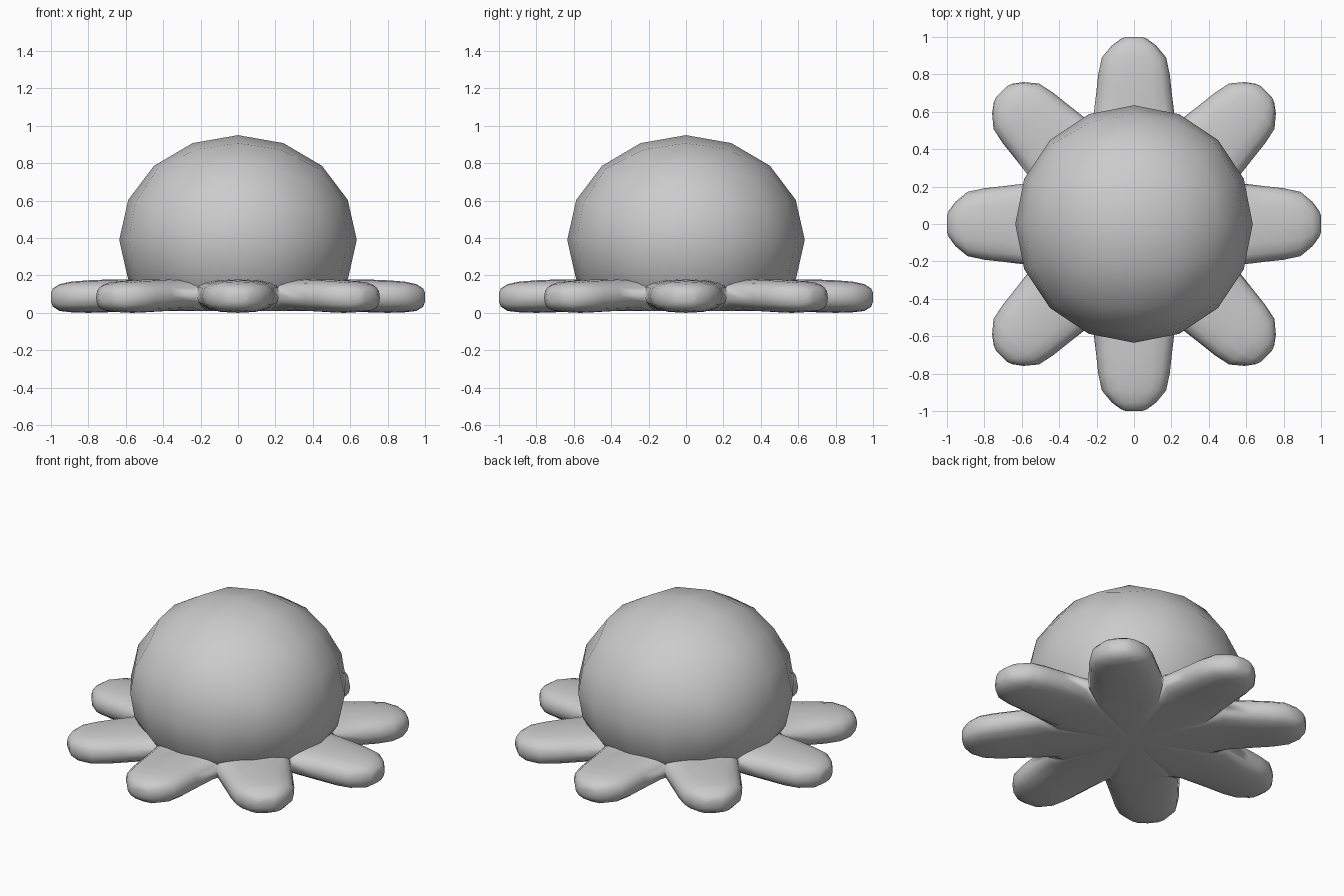
import bpy, bmesh, math
from mathutils import Matrix

if "Cube" in bpy.data.objects:
    bpy.data.objects.remove(bpy.data.objects["Cube"])


def finish(bm, name):
    bmesh.ops.remove_doubles(bm, verts=bm.verts, dist=0.0008)
    bmesh.ops.recalc_face_normals(bm, faces=bm.faces)
    for f in bm.faces:
        f.smooth = True
    mesh = bpy.data.meshes.new(name)
    bm.to_mesh(mesh)
    bm.free()
    obj = bpy.data.objects.new(name, mesh)
    bpy.context.collection.objects.link(obj)
    return obj


# Head: cube rounded into a coarse sphere, open where it meets the arms
bm = bmesh.new()
bmesh.ops.create_cube(bm, size=2)
bmesh.ops.subdivide_edges(bm, edges=bm.edges[:], cuts=3, use_grid_fill=True)
for v in bm.verts:
    for i in range(3):
        v.co[i] = math.tan(v.co[i] * math.pi / 4)
    v.co.normalize()
    v.co = (v.co.x * 0.635, v.co.y * 0.635, 0.39 + v.co.z * 0.56)
bmesh.ops.bisect_plane(bm, geom=bm.verts[:] + bm.edges[:] + bm.faces[:],
                       plane_co=(0, 0, 0.12), plane_no=(0, 0, -1), clear_outer=True)
finish(bm, "head")

# Arms: eight lofted lobes sharing their crotch edges
N = 16
ROOT = 0.58
root_r, root_w = ROOT * math.cos(math.pi / 8), ROOT * math.sin(math.pi / 8)
# reach, half width, bottom, top
sections = [(root_r, root_w, 0.01, 0.18), (0.70, 0.202, 0.003, 0.178),
            (0.80, 0.191, 0.0, 0.174), (0.89, 0.172, 0.003, 0.167),
            (0.955, 0.118, 0.01, 0.153), (0.99, 0.07, 0.034, 0.13),
            (1.0, 0.045, 0.06, 0.108)]


def spow(a, p):
    return math.copysign(abs(a) ** p, a) if abs(a) > 1e-6 else 0.0


def section(bm, r, w, lo, hi):
    pts = []
    for k in range(N):
        a = 2 * math.pi * k / N
        z = (lo + hi) / 2 + (hi - lo) / 2 * spow(math.sin(a), 0.75)
        pts.append(bm.verts.new((r, w * spow(math.cos(a), 0.75), z)))
    return pts


bm = bmesh.new()
for leg in range(8):
    start = len(bm.verts)
    rings = [section(bm, *s) for s in sections]
    for a, b in zip(rings, rings[1:]):
        for k in range(N):
            j = (k + 1) % N
            bm.faces.new((a[k], a[j], b[j], b[k]))
    bm.faces.new(rings[-1])
    root = rings[0]
    # top collar tucked under the head, and flat underside
    upper = root[:N // 2 + 1]
    lower = root[N // 2:] + root[:1]
    for edge, scale, z in ((upper, 0.9, 0.175), (lower, 0.8, 0.01)):
        inner = [bm.verts.new((v.co.x * scale, v.co.y * scale, z)) for v in edge]
        for k in range(len(edge) - 1):
            bm.faces.new((edge[k], edge[k + 1], inner[k + 1], inner[k]))
        if edge is lower:
            centre = bm.verts.new((0, 0, 0.01))
            for k in range(len(inner) - 1):
                bm.faces.new((inner[k], inner[k + 1], centre))
    bm.verts.ensure_lookup_table()
    bmesh.ops.rotate(bm, verts=bm.verts[start:], cent=(0, 0, 0),
                     matrix=Matrix.Rotation(leg * math.pi / 4, 3, 'Z'))
finish(bm, "arms")
